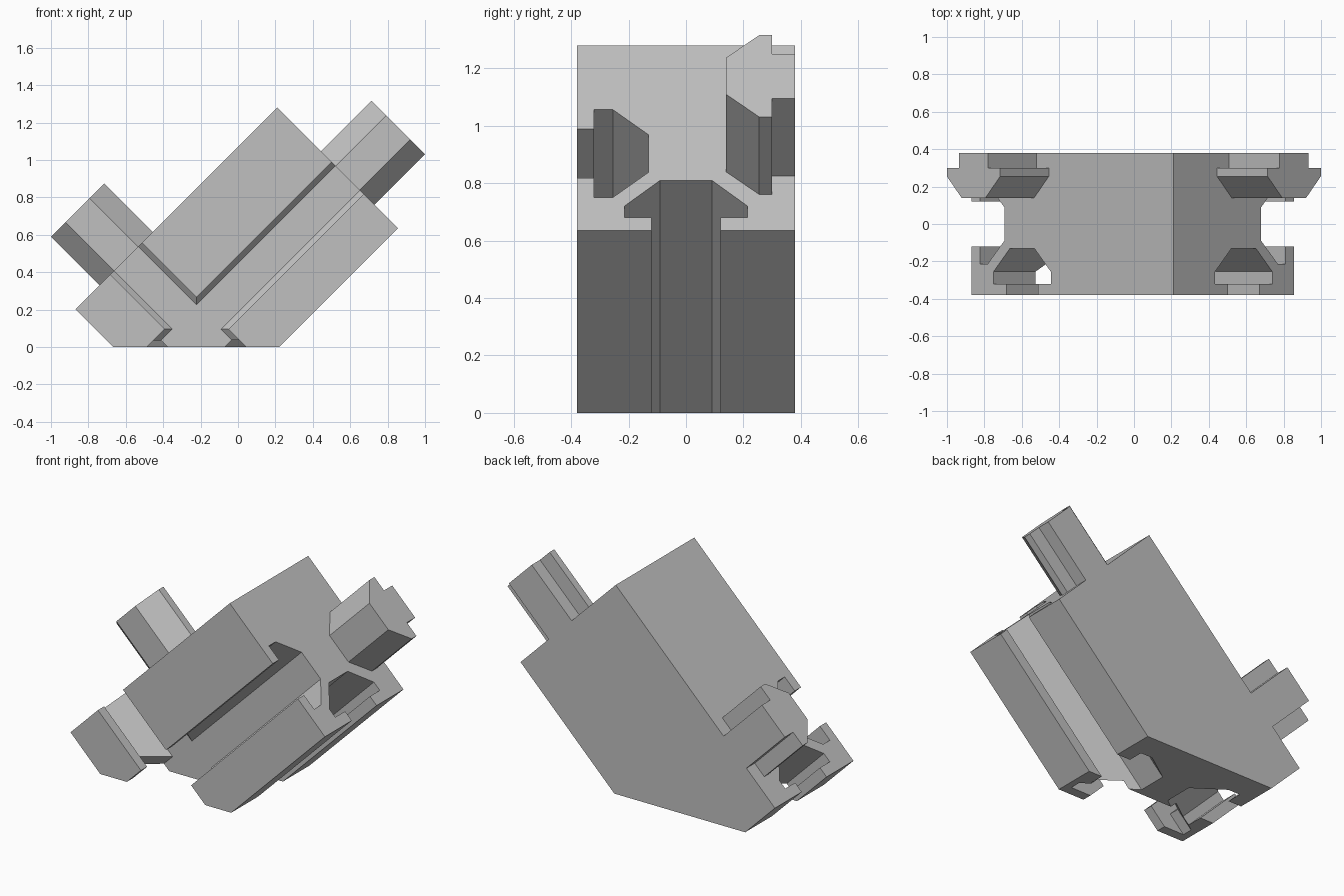
import bpy, bmesh

if "Cube" in bpy.data.objects:
    bpy.data.objects.remove(bpy.data.objects["Cube"])

# Tilted frame: u = x + z runs up-right, v = z - x runs up-left
U0, U1 = -0.667, 1.49       # body limits along u
V0, V1 = -0.22, 1.07        # body limits along v
DEPTH = 0.38                # half depth in y
CU, CV = -0.126, 0.317      # channel centre lines
RAIL_U, RAIL_V = 2.03, 1.59 # outer ends of the rails

grey = bpy.data.materials.new("plain_grey")
grey.diffuse_color = (0.53, 0.53, 0.53, 1)
grey.use_nodes = True
grey.node_tree.nodes["Principled BSDF"].inputs["Base Color"].default_value = grey.diffuse_color


def to_xyz(u, v, y):
    return ((u - v) / 2, y, (u + v) / 2)


def prism(name, start, end):
    """Solid between two matching outlines."""
    bm = bmesh.new()
    a = [bm.verts.new(p) for p in start]
    b = [bm.verts.new(p) for p in end]
    n = len(a)
    bm.faces.new(a)
    bm.faces.new(b[::-1])
    for i in range(n):
        j = (i + 1) % n
        bm.faces.new((a[i], b[i], b[j], a[j]))
    bmesh.ops.recalc_face_normals(bm, faces=bm.faces)
    mesh = bpy.data.meshes.new(name)
    bm.to_mesh(mesh)
    bm.free()
    mesh.materials.append(grey)
    obj = bpy.data.objects.new(name, mesh)
    bpy.context.collection.objects.link(obj)
    return obj


def tee(neck, wide, tip, depths):
    """Tapered T outline as (half width, depth) pairs, mirrored."""
    d0, d1, d2, d3 = depths
    half = [(neck, d0), (neck, d1), (wide, d1), (wide, d2), (tip, d3)]
    return half + [(-w, d) for w, d in reversed(half)]


def bar(name, axis, outline, t0, t1):
    """Sweep a (cross, y) outline along u or v."""
    def ring(t):
        return [to_xyz(t, c, y) if axis == "u" else to_xyz(c, t, y) for c, y in outline]
    return prism(name, ring(t0), ring(t1))


# Tilted block with its lowest corner cut flat
outline = [to_xyz(U0, V1, 0), to_xyz(U1, V1, 0), to_xyz(U1, V0, 0),
           to_xyz(-V0, V0, 0), to_xyz(U0, -U0, 0)]
body = prism("block", [(x, -DEPTH, z) for x, _, z in outline],
             [(x, DEPTH, z) for x, _, z in outline])

# Crossing channels in the front face
front = tee(0.17, 0.306, 0.13, (-0.5, -0.32, -0.255, -0.13))
# Channels under the two lower faces
under = tee(0.12, 0.215, 0.09, (-0.1, 0.09, 0.17, 0.35))
cutters = [
    bar("front_channel_right", "u", [(CV + w, y) for w, y in front], -1.2, 2),
    bar("front_channel_left", "v", [(CU + w, y) for w, y in front], -1.2, 2),
    bar("under_channel_right", "u", [(V0 + d, w) for w, d in under], -1.2, 2),
    bar("under_channel_left", "v", [(U0 + d, w) for w, d in under], -1.2, 2),
]
for c in cutters:
    mod = body.modifiers.new(c.name, "BOOLEAN")
    mod.operation = "DIFFERENCE"
    mod.solver = "EXACT"
    mod.object = c

# Bake the cuts and drop the cutters
bpy.context.view_layer.update()
deps = bpy.context.evaluated_depsgraph_get()
cut_mesh = bpy.data.meshes.new_from_object(body.evaluated_get(deps))
body.modifiers.clear()
body.data = cut_mesh
cut_mesh.materials.clear()
cut_mesh.materials.append(grey)
for c in cutters:
    bpy.data.objects.remove(c)

# Rails sticking out of the two upper end faces, flush with the back
rail = tee(0.155, 0.285, 0.128, (DEPTH, 0.30, 0.255, 0.14))
bar("rail_right", "u", [(CV + w, y) for w, y in rail], U1, RAIL_U)
bar("rail_left", "v", [(CU + w, y) for w, y in rail], V1, RAIL_V)
